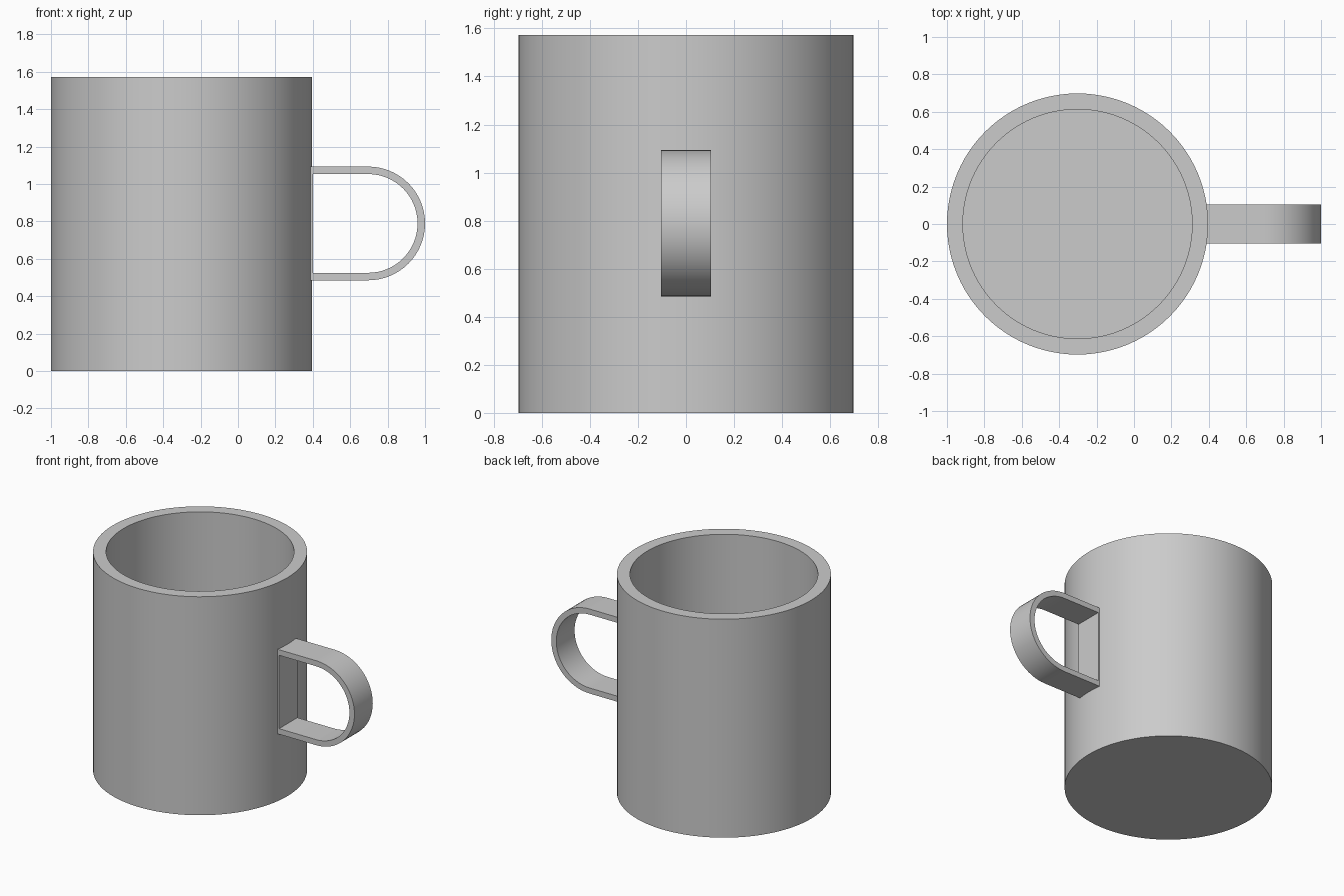
import bpy, bmesh, math

cube = bpy.data.objects.get("Cube")
if cube:
    bpy.data.objects.remove(cube, do_unlink=True)

GREY = (0.6, 0.6, 0.6, 1.0)
mat = bpy.data.materials.new("grey_ceramic")
mat.use_nodes = True
mat.diffuse_color = GREY
mat.node_tree.nodes["Principled BSDF"].inputs["Base Color"].default_value = GREY


def finish(name, bm):
    """Turn a bmesh into a smooth-shaded object with crisp edges."""
    bmesh.ops.recalc_face_normals(bm, faces=bm.faces)
    mesh = bpy.data.meshes.new(name)
    bm.to_mesh(mesh)
    bm.free()
    mesh.materials.append(mat)
    obj = bpy.data.objects.new(name, mesh)
    bpy.context.collection.objects.link(obj)
    bpy.ops.object.select_all(action="DESELECT")
    obj.select_set(True)
    bpy.context.view_layer.objects.active = obj
    bpy.ops.object.shade_smooth_by_angle(angle=math.radians(30))
    return obj


def bridge(bm, a, b):
    """Join two closed vertex rings with quads."""
    n = len(a)
    for i in range(n):
        j = (i + 1) % n
        bm.faces.new((a[i], a[j], b[j], b[i]))


# Cup: outer wall, flat rim, inner wall and floor
CUP_X, OUTER, INNER, HEIGHT, FLOOR = -0.302, 0.698, 0.613, 1.572, 0.085
SIDES = 96
bm = bmesh.new()
rings = []
for r, z in ((OUTER, 0), (OUTER, HEIGHT), (INNER, HEIGHT), (INNER, FLOOR)):
    angles = [math.tau * i / SIDES for i in range(SIDES)]
    rings.append([bm.verts.new((CUP_X + r * math.cos(a), r * math.sin(a), z))
                  for a in angles])
for low, high in zip(rings, rings[1:]):
    bridge(bm, low, high)
bm.faces.new(rings[0])
bm.faces.new(rings[-1])
finish("cup_body", bm)

# Handle: D-shaped band whose flat back plate sits in the cup wall
ARC_X, MID_Z, HALF_WIDTH, ARC_STEPS = 0.696, 0.789, 0.104, 32


def d_profile(back_x, r):
    arc = [math.pi * (0.5 - i / ARC_STEPS) for i in range(ARC_STEPS + 1)]
    points = [(ARC_X + r * math.cos(a), MID_Z + r * math.sin(a)) for a in arc]
    return [(back_x, MID_Z + r)] + points + [(back_x, MID_Z - r)]


bm = bmesh.new()
loops = []
for y, back_x, r in ((-HALF_WIDTH, 0.36, 0.304), (HALF_WIDTH, 0.36, 0.304),
                     (HALF_WIDTH, 0.40, 0.264), (-HALF_WIDTH, 0.40, 0.264)):
    loops.append([bm.verts.new((x, y, z)) for x, z in d_profile(back_x, r)])
for i in range(4):
    bridge(bm, loops[i], loops[(i + 1) % 4])
finish("handle", bm)
